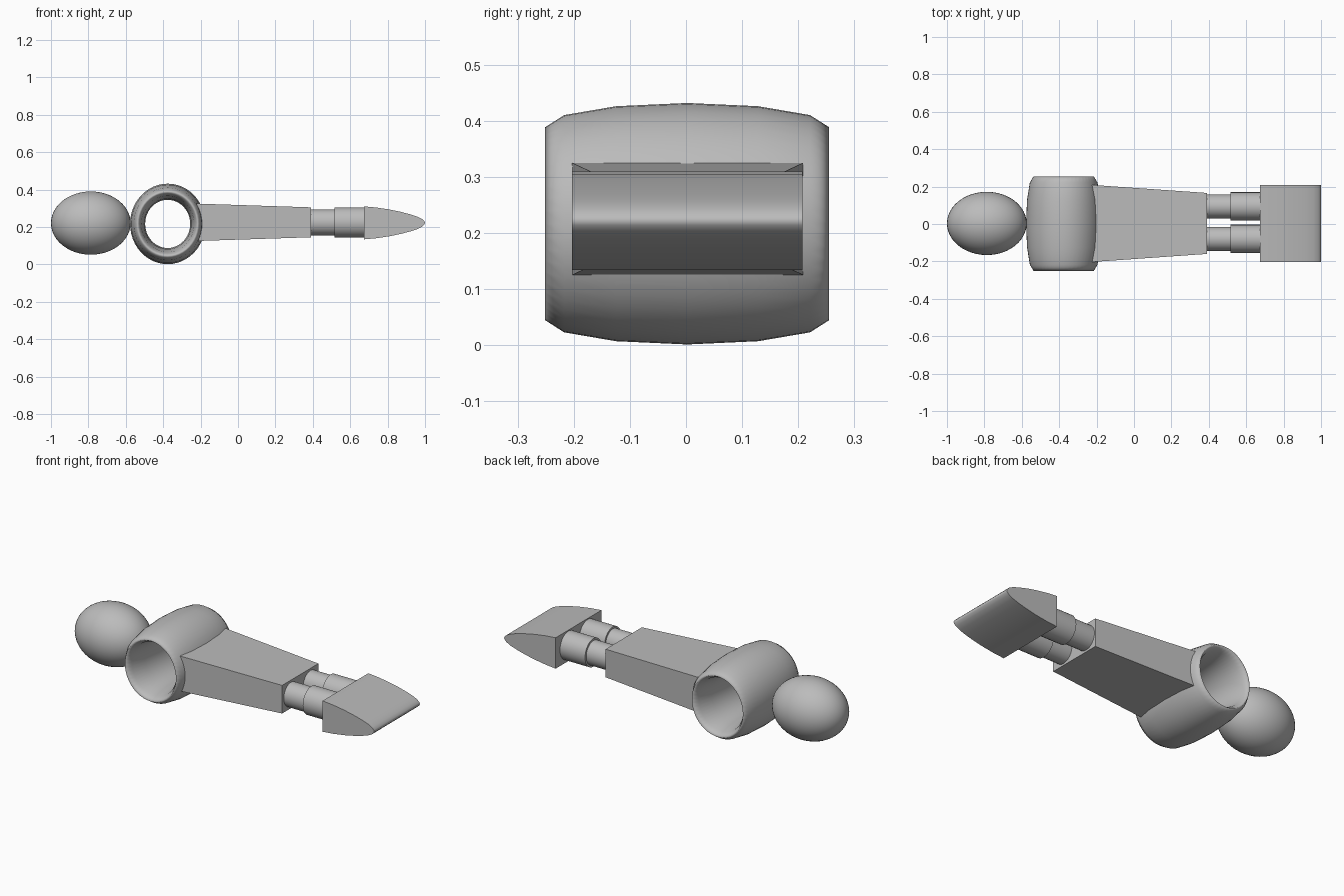
import bpy, bmesh, math

if "Cube" in bpy.data.objects:
    bpy.data.objects.remove(bpy.data.objects["Cube"])

grey = bpy.data.materials.new("light grey")
grey.diffuse_color = (0.5, 0.5, 0.5, 1)
grey.use_nodes = True
grey.node_tree.nodes["Principled BSDF"].inputs["Base Color"].default_value = grey.diffuse_color


def finish(ob, name, angle=None):
    """Name, colour and shade a part."""
    ob.name = name
    ob.data.materials.clear()
    ob.data.materials.append(grey)
    bpy.ops.object.select_all(action='DESELECT')
    ob.select_set(True)
    bpy.context.view_layer.objects.active = ob
    if angle == "smooth":
        bpy.ops.object.shade_smooth()
    elif angle:
        bpy.ops.object.shade_smooth_by_angle(angle=math.radians(angle))
    return ob


def solid(name, end_a, end_b, angle=None):
    """Closed solid between two matching outlines."""
    bm = bmesh.new()
    a = [bm.verts.new(p) for p in end_a]
    b = [bm.verts.new(p) for p in end_b]
    n = len(a)
    bm.faces.new(a)
    bm.faces.new(b[::-1])
    for i in range(n):
        bm.faces.new((a[i], b[i], b[(i + 1) % n], a[(i + 1) % n]))
    bmesh.ops.recalc_face_normals(bm, faces=bm.faces)
    me = bpy.data.meshes.new(name)
    bm.to_mesh(me)
    bm.free()
    ob = bpy.data.objects.new(name, me)
    bpy.context.collection.objects.link(ob)
    return finish(ob, name, angle)


def rect(x, hy, hz, y=0.003, z=0.225):
    return [(x, y - hy, z - hz), (x, y + hy, z - hz),
            (x, y + hy, z + hz), (x, y - hy, z + hz)]


def rod(name, x0, x1, y, r, rz):
    bpy.ops.mesh.primitive_cylinder_add(vertices=32, radius=1, depth=x1 - x0,
                                        location=((x0 + x1) / 2, y, 0.2245),
                                        rotation=(0, math.pi / 2, 0))
    ob = bpy.context.object
    ob.scale = (rz, r, 1)
    finish(ob, name, 40)


# egg-shaped end knob
bpy.ops.mesh.primitive_uv_sphere_add(segments=48, ring_count=24, radius=1,
                                     location=(-0.787, 0.003, 0.221))
bpy.context.object.scale = (0.213, 0.169, 0.169)
finish(bpy.context.object, "end_knob", "smooth")

# barrel-shaped ring: a torus stretched along its axis
bpy.ops.mesh.primitive_torus_add(major_segments=48, minor_segments=12,
                                 major_radius=0.172, minor_radius=0.0432,
                                 location=(-0.376, 0.002, 0.2165),
                                 rotation=(math.pi / 2, 0, 0))
bpy.context.object.scale = (0.935, 1, 0.253 / 0.0432)
finish(bpy.context.object, "barrel_ring", "smooth")

# tapered shaft
solid("tapered_shaft", rect(-0.225, 0.206, 0.1), rect(0.39, 0.163, 0.08))

# twin stepped rods
for side, y in (("back", 0.094), ("front", -0.08)):
    rod(side + "_thin_rod", 0.37, 0.53, y, 0.065, 0.069)
    rod(side + "_thick_rod", 0.517, 0.69, y, 0.076, 0.08)

# bullet-profile blade head
half = [(0.675, 0.088), (0.74, 0.082), (0.81, 0.0715), (0.87, 0.059),
        (0.92, 0.046), (0.96, 0.033), (0.985, 0.02), (0.997, 0.008)]
outline = half + [(1.0, 0)] + [(x, -h) for x, h in half[::-1]]
solid("blade_head", [(x, -0.203, 0.222 + h) for x, h in outline],
      [(x, 0.208, 0.222 + h) for x, h in outline], 50)
